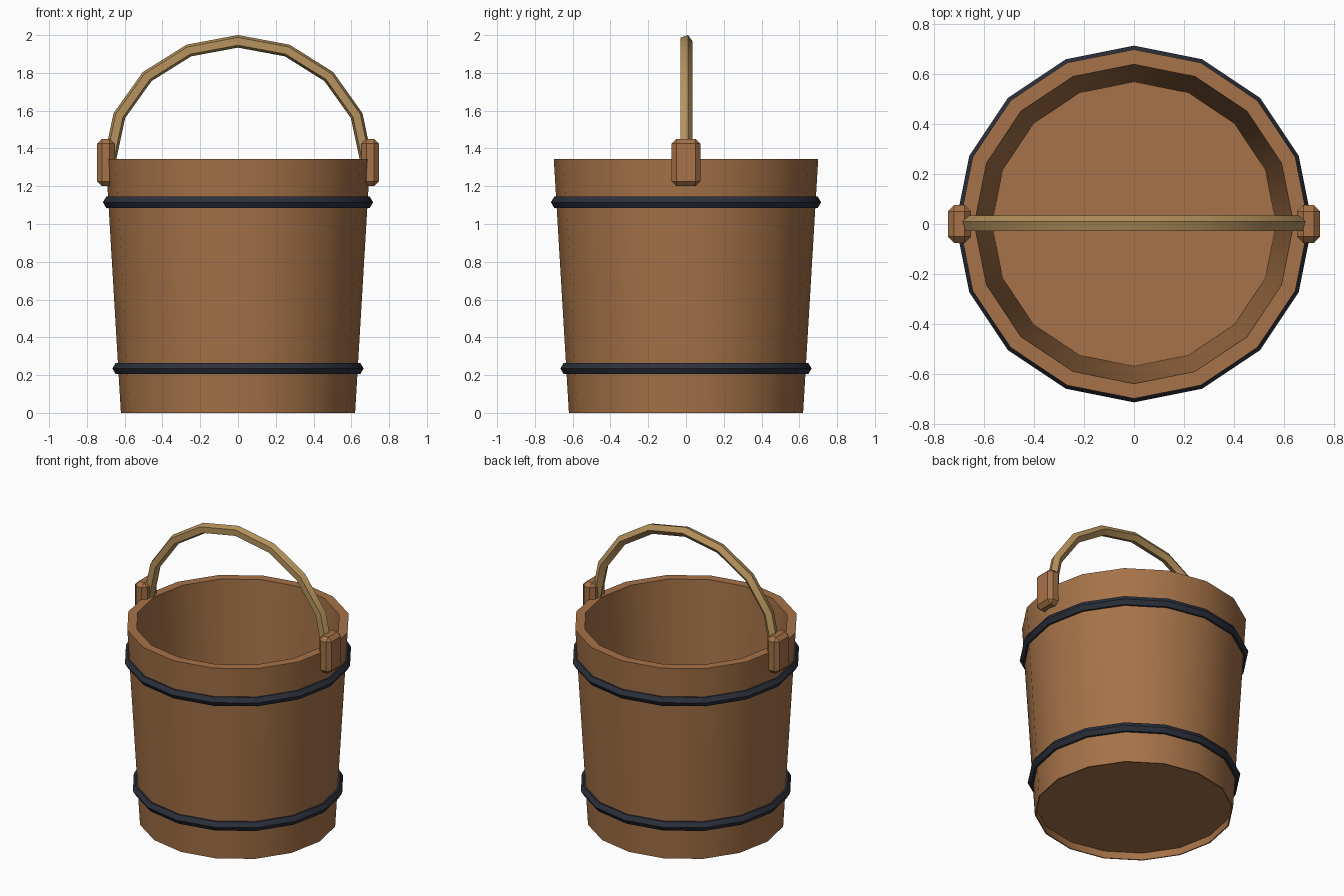
import bpy, bmesh, math

if "Cube" in bpy.data.objects:
    bpy.data.objects.remove(bpy.data.objects["Cube"])

SIDES = 16


def material(name, rgb):
    m = bpy.data.materials.new(name)
    m.diffuse_color = (*rgb, 1)
    m.use_nodes = True
    m.node_tree.nodes["Principled BSDF"].inputs["Base Color"].default_value = m.diffuse_color
    return m


wood = material("wood", (0.38, 0.17, 0.065))
pale_wood = material("pale_wood", (0.47, 0.29, 0.11))
iron = material("iron", (0.025, 0.03, 0.045))


def finish(name, bm, mat, smooth=True):
    bmesh.ops.remove_doubles(bm, verts=bm.verts, dist=1e-5)
    bmesh.ops.recalc_face_normals(bm, faces=bm.faces)
    me = bpy.data.meshes.new(name)
    bm.to_mesh(me)
    bm.free()
    me.materials.append(mat)
    ob = bpy.data.objects.new(name, me)
    bpy.context.collection.objects.link(ob)
    if smooth:
        bpy.ops.object.select_all(action='DESELECT')
        bpy.context.view_layer.objects.active = ob
        ob.select_set(True)
        bpy.ops.object.shade_smooth_by_angle(angle=math.radians(30))
    return ob


def bridge(bm, rings, closed):
    """Quads between successive rings; each ring is a closed loop of verts."""
    pairs = list(zip(rings, rings[1:]))
    if closed:
        pairs.append((rings[-1], rings[0]))
    for a, b in pairs:
        n = len(a)
        for i in range(n):
            j = (i + 1) % n
            bm.faces.new((a[i], a[j], b[j], b[i]))


def lathe(name, profile, mat, closed):
    bm = bmesh.new()
    rings = []
    for r, z in profile:
        angles = [2 * math.pi * i / SIDES for i in range(SIDES)]
        rings.append([bm.verts.new((r * math.cos(a), r * math.sin(a), z)) for a in angles])
    bridge(bm, rings, closed)
    if not closed:
        bm.faces.new(rings[0])
        bm.faces.new(rings[-1])
    return finish(name, bm, mat)


# Tapered pail with thick rim, inner floor and recessed underside
lathe("pail_body", [(0.615, 0.05), (0.612, 0.0), (0.62, 0.0), (0.70, 1.345),
                    (0.64, 1.345), (0.57, 0.06)], wood, False)

# Iron hoops with hexagonal section
for name, radius, z in (("lower_hoop", 0.63, 0.235), ("upper_hoop", 0.68, 1.115)):
    section = [(radius + 0.035 * math.cos(k * math.pi / 3),
                z + 0.035 * math.sin(k * math.pi / 3)) for k in range(6)]
    lathe(name, section, iron, True)

# Arched handle with five-sided section
bm = bmesh.new()
rings = []
for i in range(9):
    t = math.pi * i / 8
    c, s = math.cos(t), math.sin(t)
    ring = []
    for k in range(5):
        a = 2 * math.pi * k / 5
        u = 0.035 * math.sin(a)
        ring.append(bm.verts.new(((0.68 + u) * c, 0.035 * math.cos(a),
                                  1.33 + (0.637 + u) * s)))
    rings.append(ring)
bridge(bm, rings, False)
bm.faces.new(rings[0])
bm.faces.new(rings[-1])
finish("handle", bm, pale_wood)

# Chamfered ears holding the handle
for side, name in ((-1, "left_ear"), (1, "right_ear")):
    bm = bmesh.new()
    bmesh.ops.create_cube(bm, size=1)
    for v in bm.verts:
        v.co = (v.co.x * 0.092 + side * 0.70, v.co.y * 0.152, v.co.z * 0.25 + 1.326)
    bmesh.ops.bevel(bm, geom=bm.edges[:], offset=0.025, segments=1, affect='EDGES')
    finish(name, bm, wood, False)
